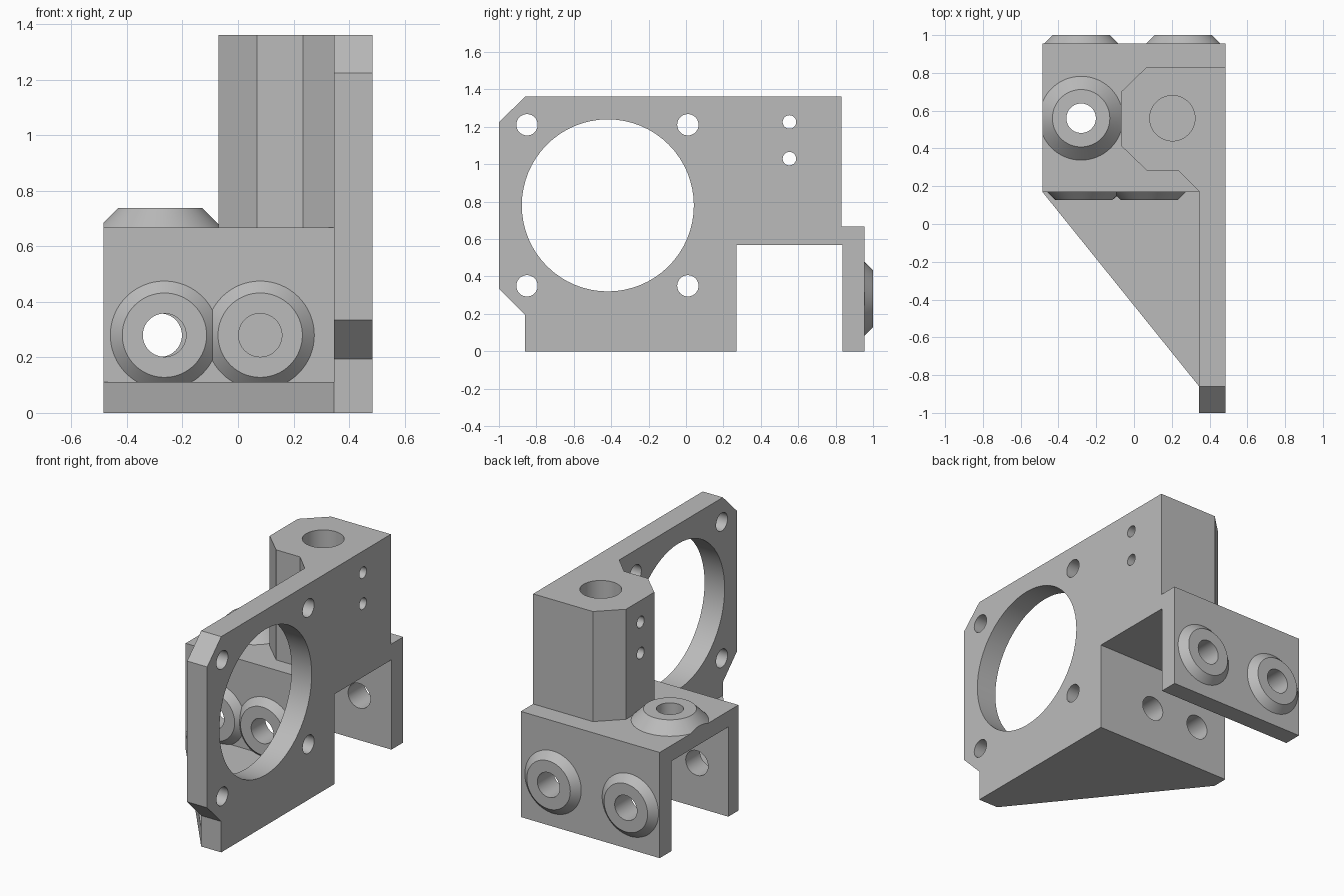
import bpy, bmesh, math
from mathutils import Vector

if "Cube" in bpy.data.objects:
    bpy.data.objects.remove(bpy.data.objects["Cube"], do_unlink=True)

grey = bpy.data.materials.new("plain grey")
grey.use_nodes = True
COLOUR = (0.5, 0.5, 0.5, 1)
grey.diffuse_color = COLOUR
grey.node_tree.nodes["Principled BSDF"].inputs["Base Color"].default_value = COLOUR

SEGS = 64
PLACE = {"x": lambda u, v, w: Vector((w, u, v)),
         "y": lambda u, v, w: Vector((u, w, v)),
         "z": lambda u, v, w: Vector((u, v, w))}


def circle(u, v, r):
    steps = [2 * math.pi * i / SEGS for i in range(SEGS)]
    return [(u + r * math.cos(a), v + r * math.sin(a)) for a in steps]


def finish(name, bm):
    bmesh.ops.recalc_face_normals(bm, faces=bm.faces)
    mesh = bpy.data.meshes.new(name)
    bm.to_mesh(mesh)
    bm.free()
    mesh.materials.append(grey)
    ob = bpy.data.objects.new(name, mesh)
    bpy.context.collection.objects.link(ob)
    return ob


def prism(name, outline, axis, lo, hi):
    """Extrude a flat outline along an axis."""
    bm = bmesh.new()
    a, b = ([bm.verts.new(PLACE[axis](u, v, w)) for u, v in outline] for w in (lo, hi))
    bm.faces.new(a)
    bm.faces.new(b)
    n = len(a)
    for i in range(n):
        j = (i + 1) % n
        bm.faces.new((a[i], a[j], b[j], b[i]))
    return finish(name, bm)


def boss(name, axis, u, v, base, top, wide, narrow, bore):
    """Tapered ring with a straight bore."""
    bm = bmesh.new()
    section = [(wide, base), (narrow, top), (bore, top), (bore, base)]
    rings = [[bm.verts.new(PLACE[axis](p, q, w)) for p, q in circle(u, v, r)]
             for r, w in section]
    for k in range(4):
        a, b = rings[k], rings[(k + 1) % 4]
        for i in range(SEGS):
            j = (i + 1) % SEGS
            bm.faces.new((a[i], a[j], b[j], b[i]))
    return finish(name, bm)


def cut(ob, cutters):
    """Subtract each cutter, then bake the result and drop the cutters."""
    for c in cutters:
        c.hide_render = True
        m = ob.modifiers.new("cut", "BOOLEAN")
        m.operation, m.solver, m.object = "DIFFERENCE", "EXACT", c
    graph = bpy.context.evaluated_depsgraph_get()
    mesh = bpy.data.meshes.new_from_object(ob.evaluated_get(graph))
    ob.modifiers.clear()
    ob.data = mesh
    for c in cutters:
        bpy.data.objects.remove(c, do_unlink=True)


def drill(axis, u, v, r, lo, hi):
    return prism("drill", circle(u, v, r), axis, lo, hi)


SIDE, INNER = 0.485, 0.345      # outer side and inner face of the plate
FRONT, BACK = 0.17, 0.955       # bracket depth
DECK, TOP = 0.667, 1.362        # bracket top and overall top
BORE = 0.078
AXLE_Z = 0.28
FRONT_X, BACK_X = (-0.265, 0.08), (-0.28, 0.26)
COLUMN_Y = 0.56


def pin_holes():
    return [drill("x", 0.553, z, 0.036, -1, 1) for z in (1.03, 1.226)]


# Side plate with the large round opening and screw holes
plate = prism("fan_plate", [
    (-0.86, 0), (FRONT, 0), (FRONT, DECK), (0.832, DECK), (0.832, TOP),
    (-0.86, TOP), (-1, 1.224), (-1, 0.335), (-0.86, 0.195)], "x", INNER, SIDE)
screws = [drill("x", y, z, 0.057, 0, 1) for y in (-0.85, 0.01) for z in (0.35, 1.211)]
cut(plate, [drill("x", -0.418, 0.78, 0.46, 0, 1)] + screws + pin_holes())

# U-shaped bracket
bracket = prism("u_bracket", [
    (FRONT, 0), (0.27, 0), (0.27, 0.567), (0.838, 0.567), (0.838, 0),
    (BACK, 0), (BACK, DECK), (FRONT, DECK)], "x", -SIDE, SIDE)
cut(bracket,
    [drill("y", x, AXLE_Z, BORE, 0, 0.5) for x in FRONT_X]
    + [drill("y", x, AXLE_Z, BORE, 0.6, 1.2) for x in BACK_X]
    + [drill("z", -0.28, COLUMN_Y, BORE, 0.4, 1)])

# Triangular floor gusset
prism("floor_gusset", [(-SIDE, FRONT), (INNER, FRONT), (INNER, -0.86)], "z", 0, 0.112)

# Rod column with a bore down from the top
column = prism("rod_column", [
    (INNER, 0.832), (0.068, 0.832), (-0.07, 0.698), (-0.07, 0.416),
    (0.068, 0.283), (0.235, 0.283), (INNER, 0.173)], "z", DECK, TOP)
cut(column, [drill("z", 0.203, COLUMN_Y, 0.12, 0.5, 1.5)] + pin_holes())

# Tapered bosses on the front, back and deck
for side, xf, xb in zip(("right", "left"), FRONT_X, BACK_X):
    boss("front_boss_" + side, "y", xf, AXLE_Z, FRONT, 0.128, 0.195, 0.152, BORE)
    boss("back_boss_" + side, "y", xb, AXLE_Z, BACK, 1.0, 0.197, 0.152, BORE)
deck_boss = boss("deck_boss", "z", -0.28, COLUMN_Y, DECK, 0.738, 0.222, 0.152, BORE)
cut(deck_boss, [prism("trim", [(-1, 0), (-SIDE, 0), (-SIDE, 1), (-1, 1)], "z", 0.5, 1)])

# Smooth round walls, keep sharp edges
for ob in bpy.context.scene.objects:
    ob.select_set(ob.type == "MESH")
bpy.context.view_layer.objects.active = plate
bpy.ops.object.shade_smooth_by_angle(angle=math.radians(25))
